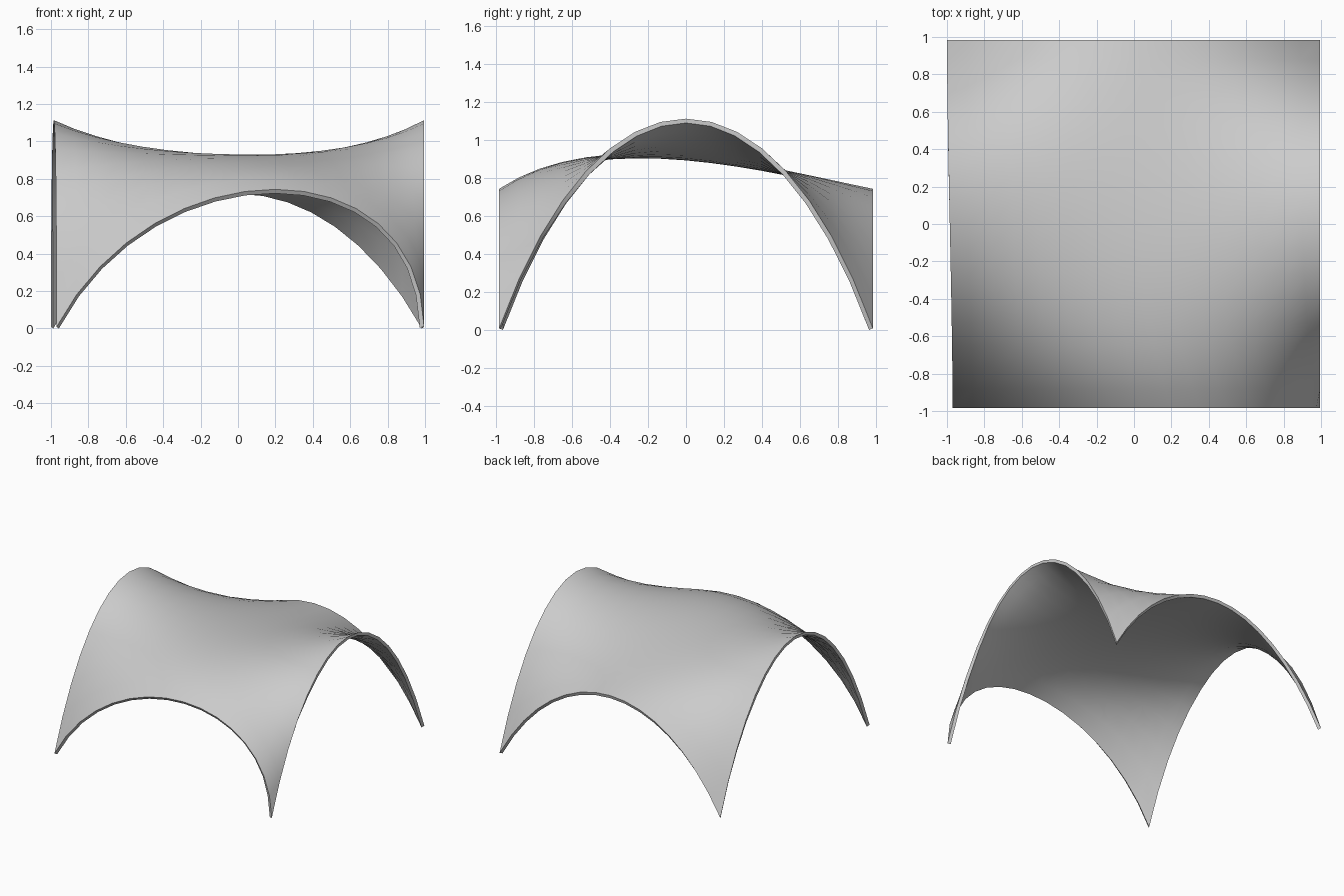
import bpy, bmesh
from mathutils import Vector

if "Cube" in bpy.data.objects:
    bpy.data.objects.remove(bpy.data.objects["Cube"], do_unlink=True)

SEG = 16
THICK = 0.025

# Control net of the saddle canopy: four rows from front to back
DEPTHS = (-0.985, -0.45, 0.45, 0.985)
WIDTHS = ((-0.97, -0.45, 0.97, 0.995),
          (-0.97, -0.45, 0.45, 0.995),
          (-1.0, -0.45, 0.45, 0.995),
          (-1.0, -0.45, 0.45, 0.995))
HEIGHTS = ((0.015, 0.995, 0.995, 0.015),
           (1.488, 0.99, 0.97, 1.488),
           (1.488, 0.66, 0.64, 1.488),
           (0.015, 0.995, 0.995, 0.015))


def weights(t):
    s = 1 - t
    return (s**3, 3 * t * s * s, 3 * t * t * s, t**3)


def surface(u, v):
    p = Vector()
    for j, b in enumerate(weights(v)):
        for i, a in enumerate(weights(u)):
            p += a * b * Vector((WIDTHS[j][i], DEPTHS[j], HEIGHTS[j][i]))
    return p


def clamp(value, low, high):
    return max(low, min(high, value))


# Upper sheet
bm = bmesh.new()
steps = range(SEG + 1)
top = [[bm.verts.new(surface(i / SEG, j / SEG)) for i in steps] for j in steps]
cells = [(j, i) for j in range(SEG) for i in range(SEG)]
for j, i in cells:
    bm.faces.new((top[j][i], top[j][i + 1], top[j + 1][i + 1], top[j + 1][i]))
bm.normal_update()

# Lower sheet, offset inward and trimmed flush with the outer edges
under = []
for row in top:
    line = []
    for v in row:
        p = v.co - v.normal * THICK
        p.x = clamp(p.x, row[0].co.x, row[-1].co.x)
        p.y = clamp(p.y, DEPTHS[0], DEPTHS[-1])
        p.z = max(p.z, 0)
        line.append(bm.verts.new(p))
    under.append(line)
for j, i in cells:
    bm.faces.new((under[j][i], under[j + 1][i], under[j + 1][i + 1], under[j][i + 1]))

# Rim around the four arched edges
loop = [(0, i) for i in range(SEG)] + [(j, SEG) for j in range(SEG)]
loop += [(SEG, SEG - i) for i in range(SEG)] + [(SEG - j, 0) for j in range(SEG)]
for (a, b), (c, d) in zip(loop, loop[1:] + loop[:1]):
    bm.faces.new((top[a][b], under[a][b], under[c][d], top[c][d]))
bmesh.ops.recalc_face_normals(bm, faces=bm.faces)

# Rest the feet on the ground
low = min(v.co.z for v in bm.verts)
bmesh.ops.translate(bm, verts=bm.verts, vec=(0, 0, -low))

mesh = bpy.data.meshes.new("canopy_shell")
bm.to_mesh(mesh)
bm.free()
canopy = bpy.data.objects.new("canopy_shell", mesh)
bpy.context.collection.objects.link(canopy)

# Plain grey finish
grey = bpy.data.materials.new("light_grey")
grey.use_nodes = True
colour = (0.6, 0.6, 0.6, 1)
grey.diffuse_color = colour
grey.node_tree.nodes["Principled BSDF"].inputs["Base Color"].default_value = colour
mesh.materials.append(grey)

bpy.ops.object.select_all(action="DESELECT")
canopy.select_set(True)
bpy.context.view_layer.objects.active = canopy
bpy.ops.object.shade_smooth_by_angle(angle=0.6)
